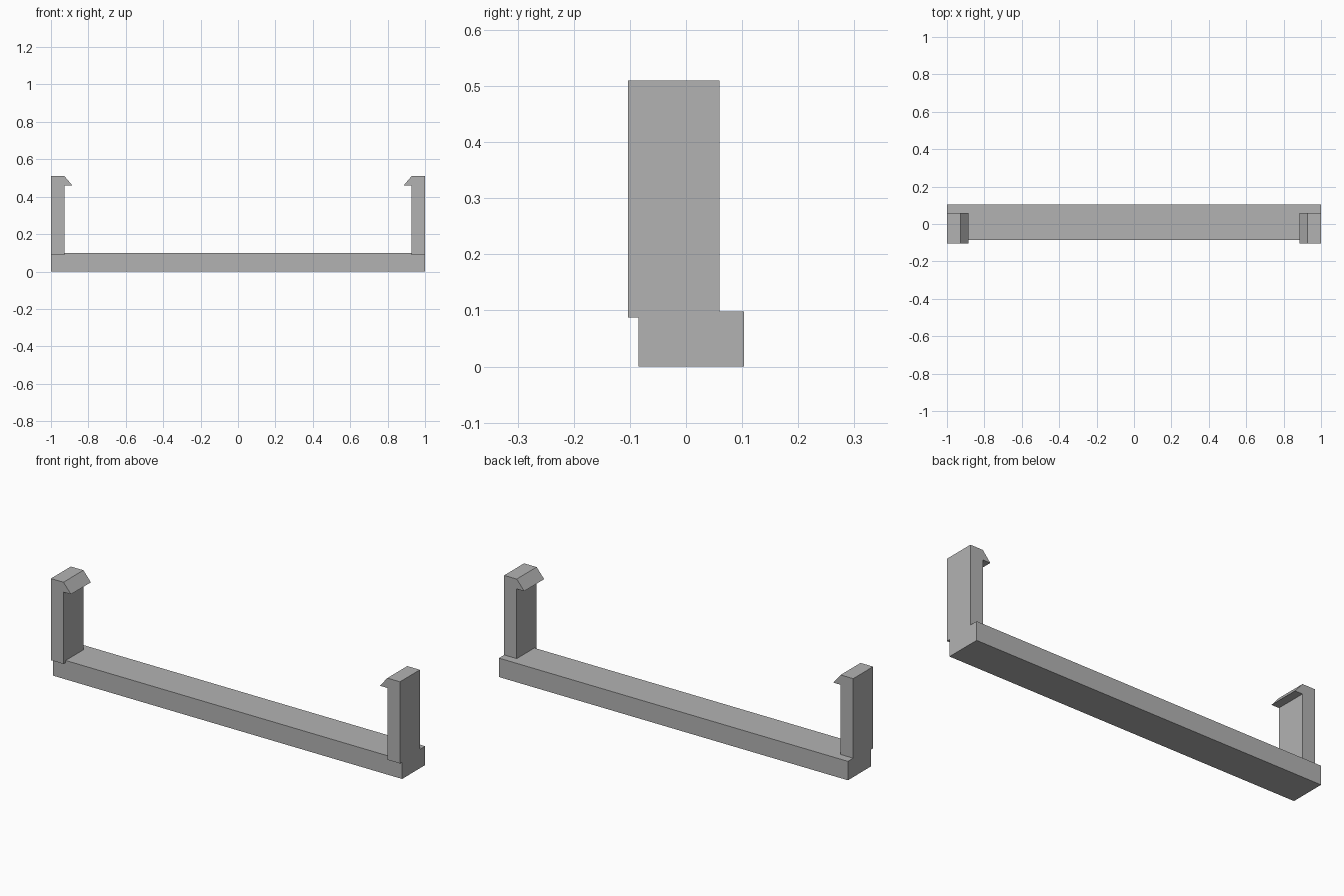
import bpy
import bmesh

cube = bpy.data.objects.get("Cube")
if cube:
    bpy.data.objects.remove(cube, do_unlink=True)

grey = bpy.data.materials.new("plain_grey")
grey.use_nodes = True
colour = (0.45, 0.45, 0.45, 1)
grey.diffuse_color = colour
grey.node_tree.nodes["Principled BSDF"].inputs["Base Color"].default_value = colour


def extrude_profile(name, profile, y_front, y_back):
    """Extrude an x-z outline from front to back."""
    bm = bmesh.new()
    face = bm.faces.new([bm.verts.new((x, y_front, z)) for x, z in profile])
    result = bmesh.ops.extrude_face_region(bm, geom=[face])
    verts = [v for v in result["geom"] if isinstance(v, bmesh.types.BMVert)]
    bmesh.ops.translate(bm, verts=verts, vec=(0, y_back - y_front, 0))
    bmesh.ops.recalc_face_normals(bm, faces=bm.faces)
    mesh = bpy.data.meshes.new(name)
    bm.to_mesh(mesh)
    bm.free()
    mesh.materials.append(grey)
    obj = bpy.data.objects.new(name, mesh)
    bpy.context.collection.objects.link(obj)
    return obj


# Long base bar
extrude_profile("base_bar", [(-1, 0), (1, 0), (1, 0.098), (-1, 0.098)], -0.085, 0.103)

# Upright clip arms with inward hooks, one at each end
arm = [(1, 0.087), (1, 0.51), (0.928, 0.51), (0.885, 0.459), (0.928, 0.459), (0.928, 0.087)]
for side, sign in (("left", 1), ("right", -1)):
    extrude_profile(side + "_clip_arm", [(sign * x, z) for x, z in arm], -0.103, 0.06)
